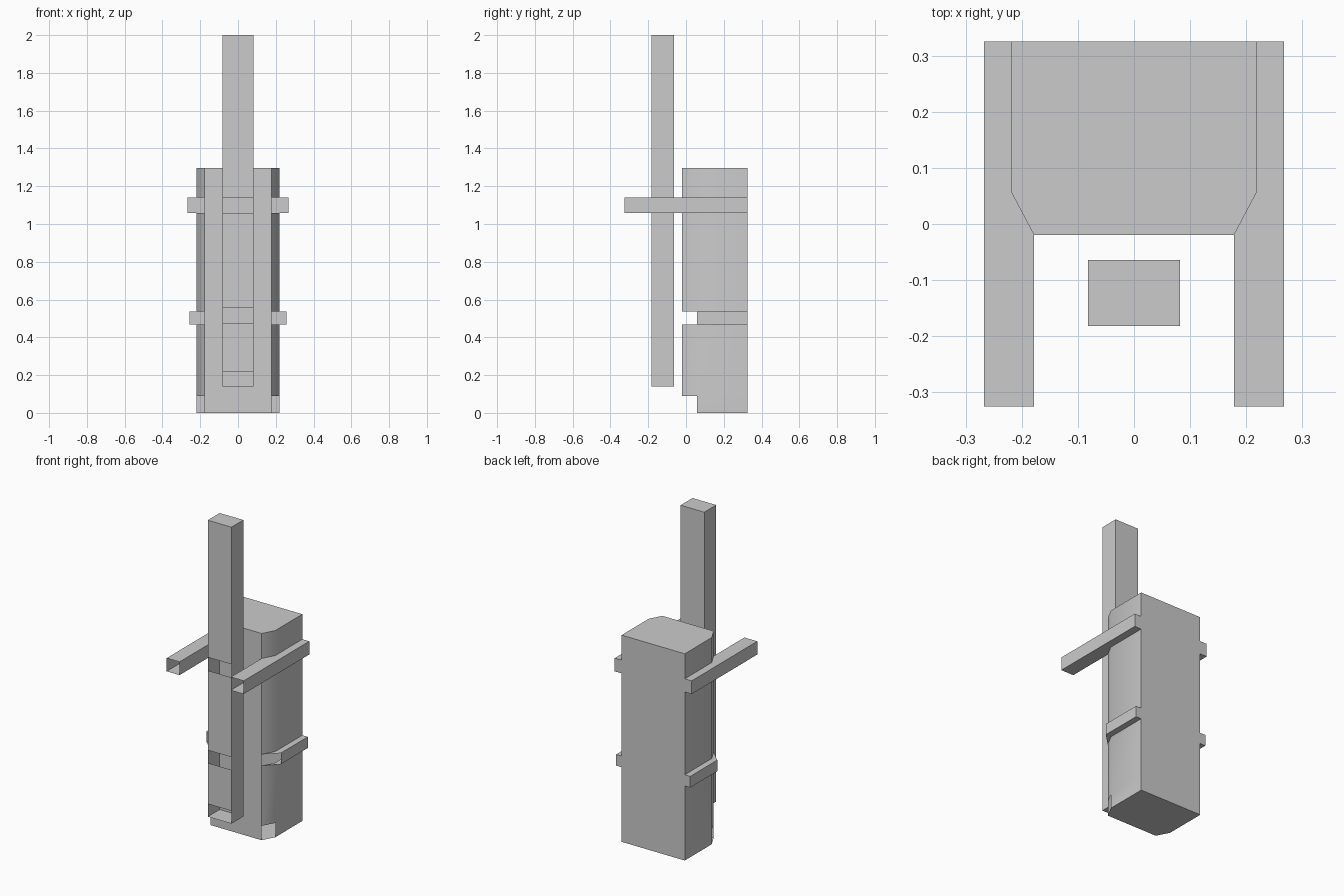
import bpy
import bmesh
import math

if "Cube" in bpy.data.objects:
    bpy.data.objects.remove(bpy.data.objects["Cube"])


def shell(name, outline, levels, skip=(), mirror=False):
    """Extrude a counter-clockwise outline through z levels.
    skip holds (band, side) pairs that are left open."""
    bm = bmesh.new()
    rings = [[bm.verts.new((x, y, z)) for x, y in outline] for z in levels]
    n = len(outline)
    for b in range(len(levels) - 1):
        for s in range(n):
            if (b, s) in skip:
                continue
            t = (s + 1) % n
            bm.faces.new((rings[b][s], rings[b][t], rings[b + 1][t], rings[b + 1][s]))
    bm.faces.new(rings[0][::-1])
    bm.faces.new(rings[-1])
    mesh = bpy.data.meshes.new(name)
    bm.to_mesh(mesh)
    bm.free()
    ob = bpy.data.objects.new(name, mesh)
    bpy.context.collection.objects.link(ob)
    if mirror:
        ob.modifiers.new("mirror", 'MIRROR')
    return ob


FX, FY = 0.178, -0.02    # front corner of the body
SX, SY = 0.219, 0.057    # where the chamfer meets the side
BACK = 0.325

# Body: chamfered column; chamfers open at the foot and behind ribs and rails
body_outline = [(-FX, FY), (FX, FY), (SX, SY), (SX, BACK), (-SX, BACK), (-SX, SY)]
chamfers, sides = (1, 5), (2, 4)
openings = {(b, s) for b in (0, 2, 4) for s in chamfers}
openings |= {(b, s) for b in (2, 4) for s in sides}
body = shell("body", body_outline, [0, 0.09, 0.468, 0.538, 1.057, 1.14, 1.297], openings)

# Smooth the soft chamfer edge, keep the others sharp
bpy.context.view_layer.objects.active = body
body.select_set(True)
bpy.ops.object.shade_smooth_by_angle(angle=math.radians(35))
body.select_set(False)

# Long side rails: hollow, open at the front and toward the body
RX = 0.267
rail_outline = [(FX, -BACK), (RX, -BACK), (RX, BACK), (SX, BACK), (SX, SY), (FX, FY)]
shell("side_rail", rail_outline, [1.057, 1.14], {(0, 0), (0, 3), (0, 4)}, mirror=True)

# Short side ribs: open at the front and toward the body
BX = 0.257
rib_outline = [(FX, FY), (BX, SY), (BX, BACK), (SX, BACK), (SX, SY)]
shell("side_rib", rib_outline, [0.468, 0.538], {(0, 0), (0, 3), (0, 4)}, mirror=True)

# Tall hollow post with three open slots in its front
PX = 0.082
post_outline = [(-PX, -0.182), (PX, -0.182), (PX, -0.064), (-PX, -0.064)]
shell("post", post_outline, [0.14, 0.22, 0.477, 0.557, 1.057, 1.14, 2.0],
      {(0, 0), (2, 0), (4, 0)})
